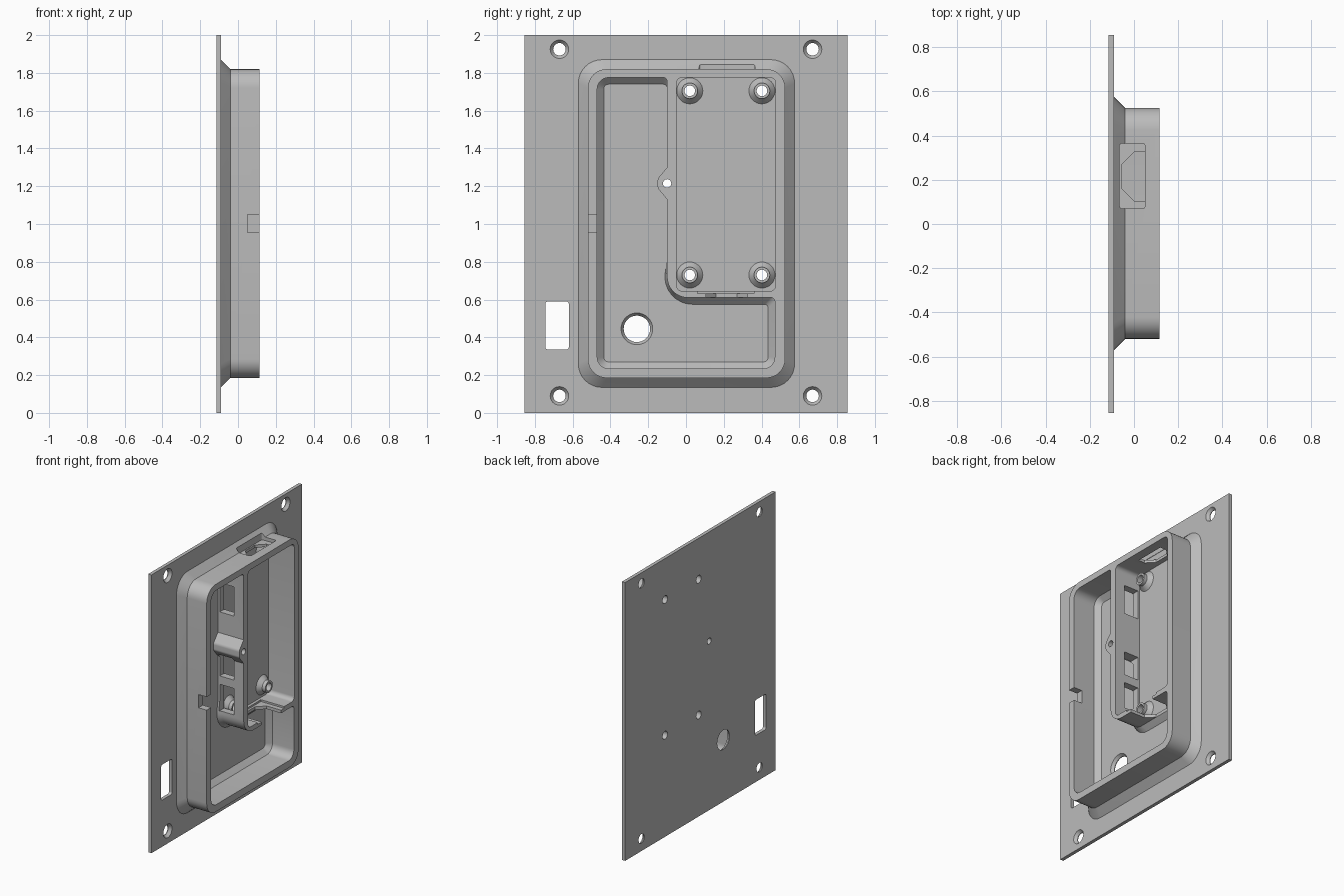
import bpy, bmesh, math
from mathutils import Vector

if "Cube" in bpy.data.objects:
    bpy.data.objects.remove(bpy.data.objects["Cube"], do_unlink=True)

grey = bpy.data.materials.new("light_grey")
grey.use_nodes = True
COLOUR = (0.5, 0.5, 0.5, 1)
grey.diffuse_color = COLOUR
grey.node_tree.nodes["Principled BSDF"].inputs["Base Color"].default_value = COLOUR

BACK, FLOOR, RIM = -0.115, -0.09, 0.115
OVER = 0.15


def rounded(corners, steps=8):
    """Closed loop from (a, b, radius) corners, each filleted."""
    loop, n = [], len(corners)
    for i, (a, b, r) in enumerate(corners):
        p = Vector((a, b))
        if r == 0:
            loop.append(p)
            continue
        u = (Vector(corners[i - 1][:2]) - p).normalized()
        v = (Vector(corners[(i + 1) % n][:2]) - p).normalized()
        half = u.angle(v) / 2
        centre = p + (u + v).normalized() * (r / math.sin(half))
        start = p + u * (r / math.tan(half)) - centre
        end = p + v * (r / math.tan(half)) - centre
        sweep = math.pi - 2 * half
        for k in range(steps + 1):
            t = k / steps
            d = (start * math.sin((1 - t) * sweep) + end * math.sin(t * sweep)) / math.sin(sweep)
            loop.append(centre + d)
    return loop


def rect(a0, a1, b0, b1, r=0):
    return rounded([(a0, b0, r), (a1, b0, r), (a1, b1, r), (a0, b1, r)])


def circle(a, b, r, n=32):
    return [Vector((a + r * math.cos(2 * math.pi * k / n), b + r * math.sin(2 * math.pi * k / n)))
            for k in range(n)]


def loft(name, sections, axis="x"):
    """Solid through loops of equal length stacked along an axis."""
    bm = bmesh.new()
    rings = []
    for h, loop in sections:
        rings.append([bm.verts.new((h, p[0], p[1]) if axis == "x" else (p[0], p[1], h)) for p in loop])
    n = len(rings[0])
    for low, high in zip(rings, rings[1:]):
        for i in range(n):
            j = (i + 1) % n
            bm.faces.new((low[i], low[j], high[j], high[i]))
    bm.faces.new(rings[0][::-1])
    bm.faces.new(rings[-1])
    bmesh.ops.recalc_face_normals(bm, faces=bm.faces)
    mesh = bpy.data.meshes.new(name)
    bm.to_mesh(mesh)
    bm.free()
    mesh.materials.append(grey)
    obj = bpy.data.objects.new(name, mesh)
    bpy.context.scene.collection.objects.link(obj)
    return obj


def activate(obj):
    bpy.ops.object.select_all(action="DESELECT")
    obj.select_set(True)
    bpy.context.view_layer.objects.active = obj


def combine(target, tool, operation="DIFFERENCE"):
    activate(target)
    mod = target.modifiers.new("combine", "BOOLEAN")
    mod.operation, mod.object, mod.solver = operation, tool, "EXACT"
    bpy.ops.object.modifier_apply(modifier=mod.name)
    bpy.data.objects.remove(tool, do_unlink=True)


# Flat mounting panel with a flared, rounded housing on it
panel = loft("panel_with_housing", [(BACK, rect(-0.855, 0.855, 0, 2)), (FLOOR, rect(-0.855, 0.855, 0, 2))])


def outline(grow):
    return rect(-0.52 - grow, 0.525 + grow, 0.185 - grow, 1.82 + grow, 0.1 + grow / 2)


housing = loft("housing", [(-0.1, outline(0.05)), (FLOOR, outline(0.05)), (-0.04, outline(0)), (RIM, outline(0))])
combine(panel, housing, "UNION")


# L-shaped cavity with a chamfered foot; what stays beside it is the divider
def cavity_loop(s):
    r = 0.06 - s
    return rounded([
        (-0.47 + s, 0.235 + s, r), (0.47 - s, 0.235 + s, r), (0.47 - s, 0.61 - s, 0.02),
        (-0.1 - s, 0.61 - s, 0.11 + s), (-0.1, 0.81, 0),
        (-0.1, 1.13, 0), (-0.15, 1.19, 0.03), (-0.15, 1.24, 0.03), (-0.1, 1.3, 0),
        (-0.1, 1.775 - s, 0.02), (-0.47 + s, 1.775 - s, r)])


combine(panel, loft("cavity", [(FLOOR, cavity_loop(0.035)), (-0.055, cavity_loop(0)), (OVER, cavity_loop(0))]))

# Compartment behind the divider
bay = rect(-0.05, 0.475, 0.645, 1.775, 0.03)
combine(panel, loft("compartment", [(FLOOR, bay), (OVER, bay)]))

# Windows through the divider
for z0, z1 in ((0.74, 0.93), (0.99, 1.16), (1.45, 1.66)):
    side = rect(-0.12, -0.03, z0, z1)
    combine(panel, loft("divider_window", [(-0.075, side), (0.04, side)]))


# Connector openings: top wall (closed) and lower divider (open at the rim)
def port(top):
    return [Vector(p) for p in ((top, 0.325), (0, 0.325), (-0.055, 0.27),
                                (-0.055, 0.16), (0, 0.105), (top, 0.105))]


def cut_z(name, loop, z0, z1):
    combine(panel, loft(name, [(z0, loop), (z1, loop)], "z"))


cut_z("top_pocket", rect(-0.065, 0.05, 0.07, 0.365, 0.012), 1.795, 1.9)
cut_z("top_port", port(0.049), 1.74, 1.85)
cut_z("lower_port", port(OVER), 0.56, 0.66)
cut_z("lower_pocket", rect(-0.07, OVER, 0.06, 0.36), 0.632, 0.66)

# Cable notch in the front wall
cut_z("cable_notch", rect(0.05, OVER, -0.56, -0.45), 0.955, 1.05)

# Rectangular cutout in the panel
slot = rect(-0.745, -0.62, 0.335, 0.59, 0.015)
combine(panel, loft("panel_slot", [(-0.15, slot), (-0.05, slot)]))


# Countersunk corner holes and cable hole
def countersink(y, z, r_in, r_out):
    combine(panel, loft("hole", [(-0.15, circle(y, z, r_in)), (BACK + 0.005, circle(y, z, r_in)),
                                 (FLOOR, circle(y, z, r_out)), (-0.07, circle(y, z, r_out))]))


for y in (-0.67, 0.67):
    for z in (0.09, 1.925):
        countersink(y, z, 0.033, 0.049)
countersink(-0.26, 0.445, 0.07, 0.084)


def drill(target, y, z, r):
    combine(target, loft("drill", [(-0.2, circle(y, z, r)), (0.2, circle(y, z, r))]))


# Screw hole in the divider bump
drill(panel, -0.1, 1.215, 0.022)

# Conical standoffs in the compartment
standoffs = []
for y in (0.02, 0.402):
    for z in (0.73, 1.705):
        drill(panel, y, z, 0.028)
        boss = loft("standoff", [(-0.1, circle(y, z, 0.069)), (FLOOR, circle(y, z, 0.069)),
                                 (-0.06, circle(y, z, 0.042)), (-0.035, circle(y, z, 0.042))])
        drill(boss, y, z, 0.028)
        standoffs.append(boss)

for obj in [panel] + standoffs:
    activate(obj)
    bpy.ops.object.shade_smooth_by_angle(angle=math.radians(25))
